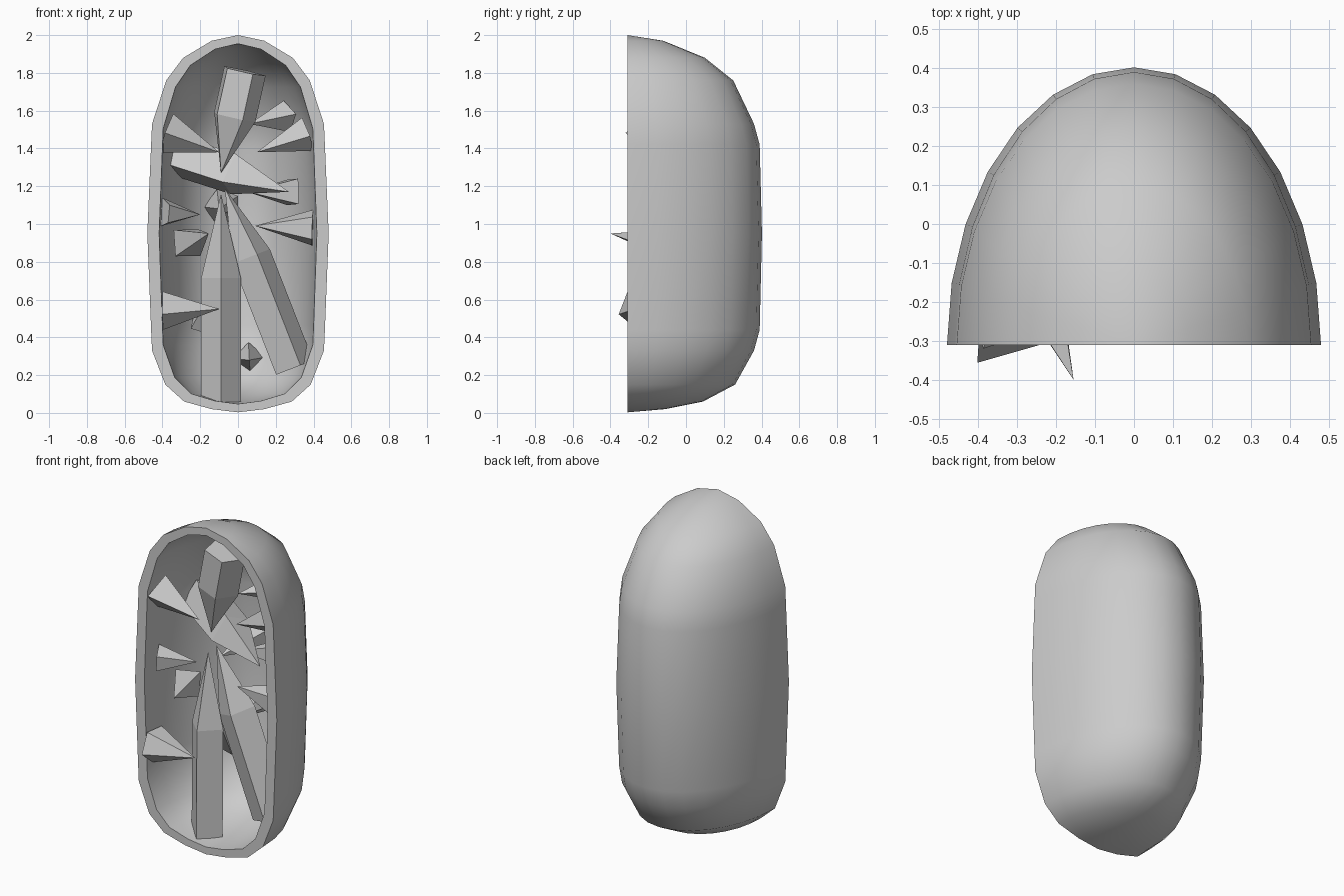
import bpy, bmesh
from math import sin, cos, pi
from mathutils import Vector, Matrix

if "Cube" in bpy.data.objects:
    bpy.data.objects.remove(bpy.data.objects["Cube"])

FRONT = -0.31

# Shell profile: height, half width, depth behind the cut face
PROFILE = [(2.0, 0, 0), (1.97, .14, .19), (1.88, .29, .41), (1.76, .38, .56),
           (1.53, .455, .67), (1.42, .46, .70), (.95, .48, .712), (.44, .46, .70),
           (.33, .455, .67), (.15, .385, .57), (.06, .285, .40), (.02, .14, .20),
           (.003, 0, 0)]
SEGS = 14


def finish(bm, name):
    bmesh.ops.remove_doubles(bm, verts=bm.verts, dist=1e-5)
    bmesh.ops.recalc_face_normals(bm, faces=bm.faces)
    mesh = bpy.data.meshes.new(name)
    bm.to_mesh(mesh)
    bm.free()
    ob = bpy.data.objects.new(name, mesh)
    bpy.context.collection.objects.link(ob)
    return ob


def skin(bm, sx, sy, sz, zc=.985):
    grid = [[bm.verts.new((-w * sx * cos(pi * j / SEGS),
                           FRONT + d * sy * sin(pi * j / SEGS),
                           zc + (z - zc) * sz)) for j in range(SEGS + 1)]
            for z, w, d in PROFILE]
    for a, b in zip(grid, grid[1:]):
        for j in range(SEGS):
            bm.faces.new((a[j], a[j + 1], b[j + 1], b[j]))
    return grid


# Hollow half shell: outer skin, inner skin and flat rim
bm = bmesh.new()
outer = skin(bm, 1, 1, 1)
inner = skin(bm, .87, .91, .955)
for j in (0, SEGS):
    for i in range(len(PROFILE) - 1):
        bm.faces.new((outer[i][j], outer[i + 1][j], inner[i + 1][j], inner[i][j]))
shell = finish(bm, "geode_shell")
bpy.context.view_layer.objects.active = shell
shell.select_set(True)
bpy.ops.object.shade_smooth_by_angle(angle=0.7)
shell.select_set(False)


def crystal(name, base, tip, r, shoulder=0, sides=4, turn=0):
    """Pointed prism; shoulder is the straight share of its length."""
    base, tip = Vector(base), Vector(tip)
    axis = tip - base
    n = axis.normalized()
    up = Vector((0, 1, 0)) if abs(n.y) < .8 else Vector((0, 0, 1))
    u = up.cross(n).normalized()
    v = n.cross(u)
    bm = bmesh.new()

    def ring(t):
        return [bm.verts.new(base + axis * t + r * (u * cos(a) + v * sin(a)))
                for a in (turn + 2 * pi * k / sides for k in range(sides))]
    low = ring(0)
    bm.faces.new(low)
    if shoulder:
        top = ring(shoulder)
        for k in range(sides):
            m = (k + 1) % sides
            bm.faces.new((low[k], low[m], top[m], top[k]))
        low = top
    apex = bm.verts.new(tip)
    for k in range(sides):
        bm.faces.new((low[k], low[(k + 1) % sides], apex))
    return finish(bm, name)


# Long prismatic crystals
crystal("floor_crystal", (-.09, -.17, .045), (-.09, -.16, 1.16), .105, .6)
crystal("leaning_crystal", (.3, -.11, .24), (-.07, -.11, 1.19), .11, .62, 4, .3)
crystal("ceiling_crystal", (.03, -.16, 1.81), (-.09, -.13, 1.27), .12, .45, 5, .5)
crystal("cross_crystal", (-.32, .09, 1.36), (.27, -.17, 1.17), .12, .5, 4, .5)

# Short pointed crystals around the cavity wall: base, tip, radius
SPIKES = [
    ((-.38, -.21, 1.48), (-.1, -.23, 1.38), .11),
    ((-.395, -.21, 1.06), (-.2, -.11, 1.05), .08),
    ((-.27, -.10, .90), (-.155, -.40, .95), .10),
    ((-.395, -.25, .55), (-.1, -.27, .55), .11),
    ((.26, .05, 1.57), (.06, -.09, 1.53), .085),
    ((.365, -.13, 1.48), (.1, -.16, 1.38), .10),
    ((.29, .06, 1.17), (.05, -.06, 1.17), .095),
    ((.395, -.15, .98), (.09, -.14, .99), .10),
    ((.06, .27, .29), (.06, .02, .28), .085),
    ((-.02, .29, .72), (.01, -.05, .73), .07),
    ((-.18, .17, .47), (-.1, -.05, .70), .09),
    ((-.08, .28, 1.09), (-.1, -.03, 1.08), .10),
]
for i, (b, t, r) in enumerate(SPIKES):
    crystal(f"wall_crystal_{i + 1}", b, t, r, 0, 4 + i % 2, i * .4)
